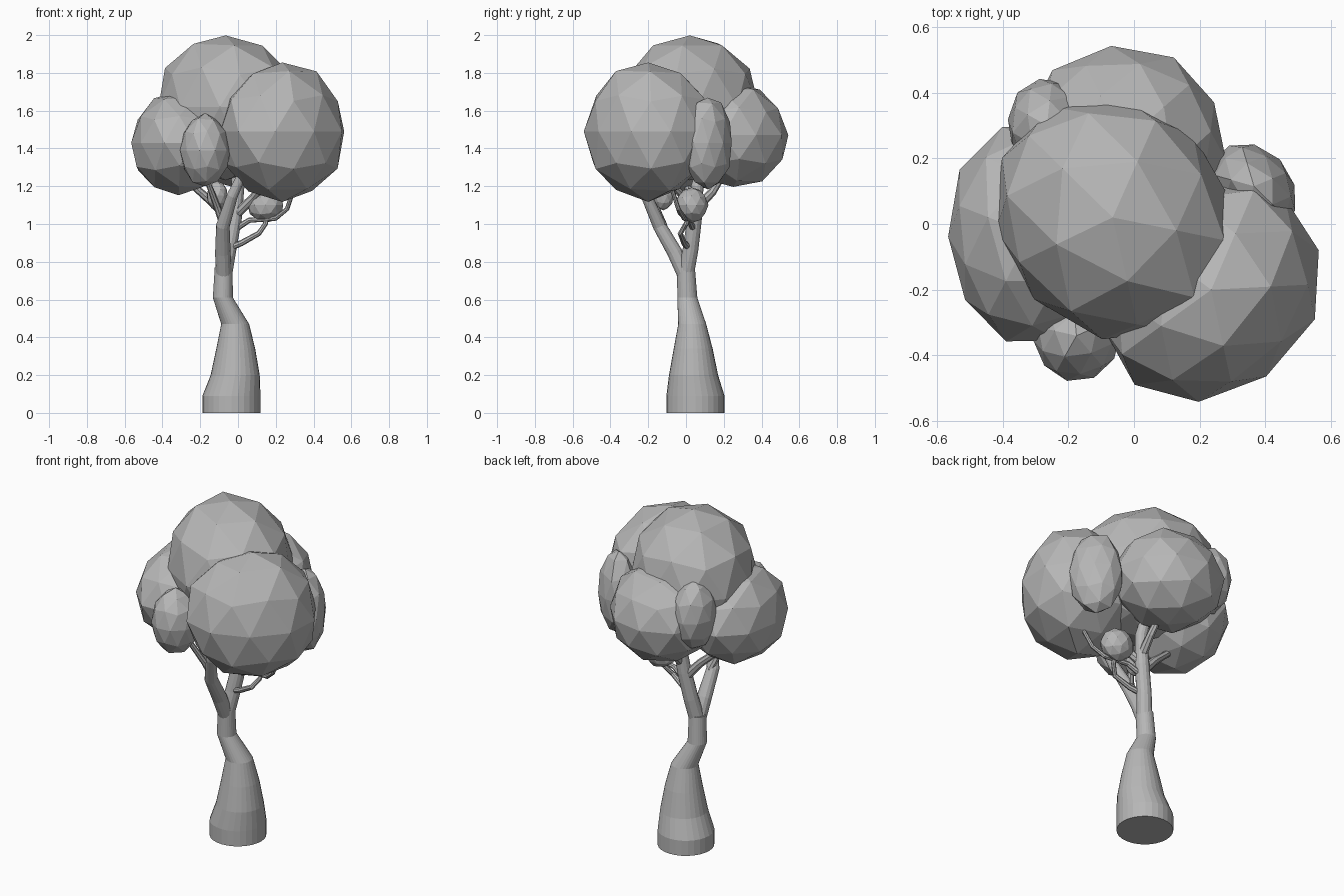
import bpy, bmesh, math, random
from mathutils import Vector

if "Cube" in bpy.data.objects:
    bpy.data.objects.remove(bpy.data.objects["Cube"])

random.seed(11)
grey = bpy.data.materials.new("plain grey")
grey.diffuse_color = (0.47, 0.47, 0.47, 1)
grey.use_nodes = True
grey.node_tree.nodes["Principled BSDF"].inputs["Base Color"].default_value = grey.diffuse_color


def finish(bm, name):
    bmesh.ops.recalc_face_normals(bm, faces=bm.faces)
    me = bpy.data.meshes.new(name)
    bm.to_mesh(me)
    bm.free()
    me.materials.append(grey)
    ob = bpy.data.objects.new(name, me)
    bpy.context.collection.objects.link(ob)
    return ob


def limb(name, path, sides, level=False):
    """Tapered tube through (x, y, z, radius) points, level rings optional."""
    bm = bmesh.new()
    pts = [Vector(p[:3]) for p in path]
    rings = []
    for i, p in enumerate(pts):
        d = (pts[min(i + 1, len(pts) - 1)] - pts[max(i - 1, 0)]).normalized()
        if level:
            d = Vector((0, 0, 1))
        u = Vector((0, 1, 0)).cross(d).normalized()
        v = d.cross(u)
        ring = []
        for k in range(sides):
            a = 2 * math.pi * k / sides
            ring.append(bm.verts.new(p + path[i][3] * (u * math.cos(a) + v * math.sin(a))))
        rings.append(ring)
    for a, b in zip(rings, rings[1:]):
        for k in range(sides):
            j = (k + 1) % sides
            bm.faces.new((a[k], a[j], b[j], b[k]))
    bm.faces.new(rings[0][::-1])
    bm.faces.new(rings[-1])
    return finish(bm, name)


def clump(name, centre, radii, yaw=0, jitter=0.03):
    """Faceted leaf ball, slightly uneven, its oval turned by yaw degrees."""
    bm = bmesh.new()
    bmesh.ops.create_icosphere(bm, subdivisions=2, radius=1)
    turn = random.uniform(0, 6.28)
    c, s = math.cos(turn), math.sin(turn)
    cy, sy = math.cos(math.radians(yaw)), math.sin(math.radians(yaw))
    for v in bm.verts:
        x, y, z = v.co * (1.02 + random.uniform(-jitter, jitter))
        x, y = (c * x - s * y) * radii[0], (s * x + c * y) * radii[1]
        v.co = Vector(centre) + Vector((cy * x - sy * y, sy * x + cy * y, z * radii[2]))
    top = max(v.co.z for v in bm.verts)
    if top > 2:
        bmesh.ops.translate(bm, verts=bm.verts, vec=(0, 0, 2 - top))
    return finish(bm, name)


# Trunk and the branch that carries on at the rear
limb("trunk", [(-0.035, 0.05, 0, 0.154), (-0.035, 0.05, 0.09, 0.154),
               (-0.015, 0.04, 0.2, 0.13), (-0.012, 0.038, 0.34, 0.103),
               (-0.015, 0.033, 0.47, 0.074), (-0.08, 0.007, 0.61, 0.053),
               (-0.076, 0.0, 0.77, 0.047)], 28, True)
limb("rear_branch", [(-0.074, 0.0, 0.74, 0.044), (-0.05, 0.025, 0.87, 0.042),
                     (-0.02, 0.045, 1.03, 0.04), (0.0, 0.06, 1.2, 0.034),
                     (-0.02, 0.12, 1.4, 0.025)], 14)
# Front fork
limb("front_branch", [(-0.076, 0.0, 0.72, 0.042), (-0.08, -0.06, 0.85, 0.041),
                      (-0.08, -0.14, 0.99, 0.036), (-0.03, -0.21, 1.15, 0.029),
                      (0.04, -0.24, 1.3, 0.022)], 14)
# Small limbs reaching the outer leaves
twigs = [
    [(-0.075, -0.12, 0.99, 0.022), (-0.11, -0.16, 1.09, 0.018), (-0.17, -0.24, 1.25, 0.014)],
    [(-0.03, 0.04, 1.0, 0.028), (-0.12, 0.03, 1.1, 0.023), (-0.28, 0.0, 1.24, 0.017)],
    [(-0.01, 0.05, 1.08, 0.028), (0.0, 0.14, 1.17, 0.022), (-0.02, 0.22, 1.3, 0.016)],
    [(-0.05, 0.02, 0.87, 0.017), (0.02, -0.01, 0.9, 0.016), (0.11, -0.03, 0.95, 0.014),
     (0.145, 0.0, 1.0, 0.013), (0.15, 0.03, 1.08, 0.01)],
    [(-0.02, 0.04, 0.97, 0.018), (0.06, 0.02, 1.02, 0.014), (0.2, -0.01, 1.03, 0.013),
     (0.26, -0.04, 1.08, 0.012), (0.3, -0.08, 1.2, 0.011)],
    [(-0.01, 0.04, 1.05, 0.026), (0.08, -0.01, 1.14, 0.022), (0.17, -0.1, 1.24, 0.016)],
]
for i, path in enumerate(twigs):
    limb("twig_%d" % (i + 1), path, 8)

# Leaf clumps
for name, centre, radii, yaw in [
    ("top_leaves", (-0.065, 0.02, 1.62), (0.345, 0.39, 0.38), 45),
    ("right_front_leaves", (0.235, -0.2, 1.49), (0.36, 0.305, 0.36), 45),
    ("left_leaves", (-0.315, -0.03, 1.43), (0.25, 0.33, 0.27), 0),
    ("back_leaves", (-0.03, 0.25, 1.47), (0.305, 0.285, 0.275), 0),
    ("right_back_leaves", (0.365, 0.115, 1.43), (0.11, 0.145, 0.24), 45),
    ("small_front_leaves", (-0.175, -0.34, 1.39), (0.13, 0.135, 0.19), 0),
    ("small_back_leaves", (-0.265, 0.3, 1.53), (0.12, 0.14, 0.2), 0),
    ("low_right_leaves", (0.145, 0.03, 1.1), (0.095, 0.085, 0.09), 0),
    ("low_left_leaves", (-0.11, -0.12, 1.15), (0.055, 0.055, 0.075), 0),
]:
    clump(name, centre, radii, yaw)
